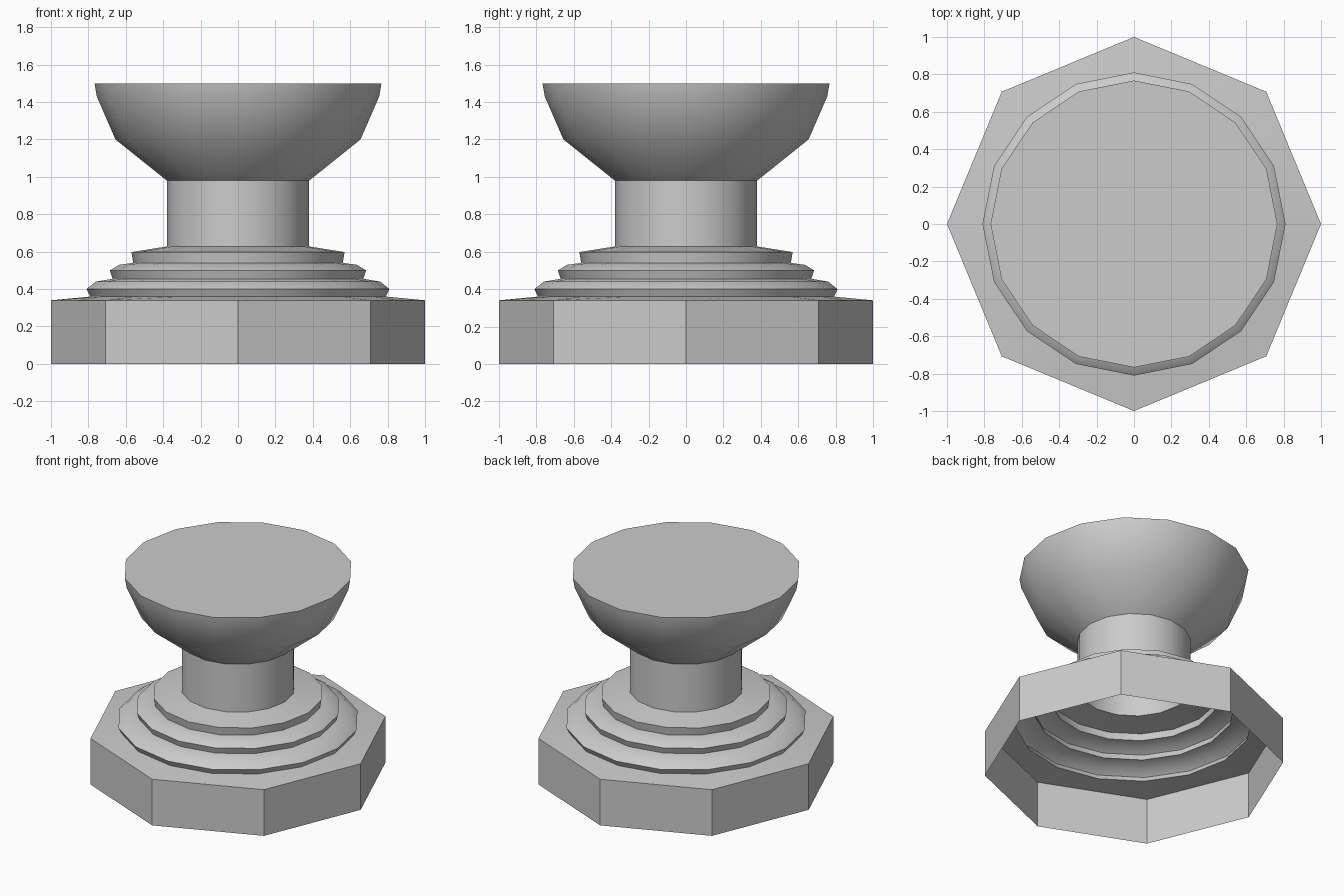
import bpy, bmesh
from math import cos, sin, pi

if "Cube" in bpy.data.objects:
    bpy.data.objects.remove(bpy.data.objects["Cube"])

N = 16


def circle(r, z):
    return [(r * cos(2 * pi * i / N), r * sin(2 * pi * i / N), z) for i in range(N)]


def octagon(r, z):
    # eight corners plus edge midpoints, so it bridges cleanly to 16-sided rings
    return [(x * k, y * k, z) for i, (x, y, z) in enumerate(circle(r, z))
            for k in [cos(pi / 8) if i % 2 else 1.0]]


def loft(name, rings, cap=False):
    bm = bmesh.new()
    loops = [[bm.verts.new(p) for p in ring] for ring in rings]
    for a, b in zip(loops, loops[1:]):
        for i in range(N):
            j = (i + 1) % N
            bm.faces.new((a[i], a[j], b[j], b[i]))
    if cap:
        bm.faces.new(loops[-1])
    mesh = bpy.data.meshes.new(name)
    bm.to_mesh(mesh)
    bm.free()
    ob = bpy.data.objects.new(name, mesh)
    bpy.context.collection.objects.link(ob)
    bpy.ops.object.select_all(action='DESELECT')
    ob.select_set(True)
    bpy.context.view_layer.objects.active = ob
    bpy.ops.object.shade_smooth_by_angle(angle=pi / 6)
    return ob


# Octagonal plinth, hollow underneath
loft("base", [octagon(1, 0), octagon(1, 0.34), circle(0.79, 0.36)])

# Three stepped mouldings
steps = [(0.79, 0.36), (0.81, 0.40), (0.76, 0.44), (0.67, 0.455),
         (0.685, 0.50), (0.635, 0.53), (0.56, 0.54), (0.57, 0.598), (0.38, 0.628)]
loft("stepped_mouldings", [circle(r, z) for r, z in steps])

# Column
loft("column", [circle(0.38, 0.628), circle(0.38, 0.98)])

# Flared bowl with flat top
bowl = [(0.38, 0.98), (0.655, 1.20), (0.755, 1.43), (0.767, 1.50)]
loft("bowl_top", [circle(r, z) for r, z in bowl], cap=True)
